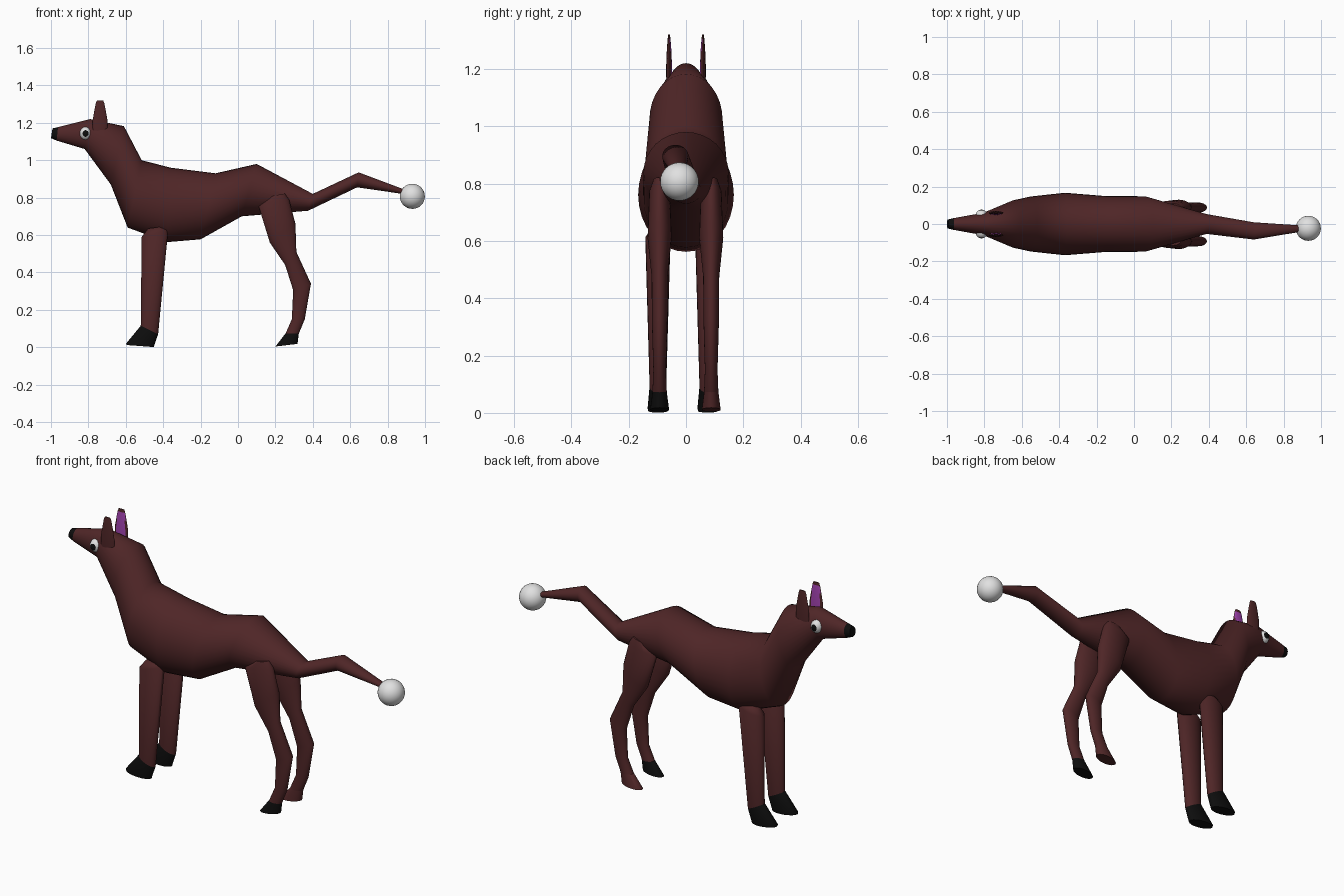
import bpy, bmesh, math
from mathutils import Vector, Matrix

if "Cube" in bpy.data.objects:
    bpy.data.objects.remove(bpy.data.objects["Cube"])


def mat(name, rgb):
    m = bpy.data.materials.new(name)
    m.diffuse_color = (*rgb, 1)
    m.use_nodes = True
    m.node_tree.nodes["Principled BSDF"].inputs["Base Color"].default_value = m.diffuse_color
    return m


BROWN = mat("dark brown", (0.078, 0.019, 0.02))
BLACK = mat("black", (0.004, 0.004, 0.004))
WHITE = mat("white", (0.75, 0.75, 0.75))
PURPLE = mat("purple", (0.36, 0.055, 0.43))


def finish(bm, name, mats, rule=None):
    """Turn a bmesh into a smooth object; rule picks a material per face."""
    bmesh.ops.recalc_face_normals(bm, faces=bm.faces)
    for f in bm.faces:
        f.material_index = rule(f) if rule else 0
    me = bpy.data.meshes.new(name)
    bm.to_mesh(me)
    bm.free()
    ob = bpy.data.objects.new(name, me)
    bpy.context.collection.objects.link(ob)
    for m in mats:
        me.materials.append(m)
    bpy.ops.object.select_all(action='DESELECT')
    ob.select_set(True)
    bpy.context.view_layer.objects.active = ob
    bpy.ops.object.shade_smooth_by_angle(angle=math.radians(60))
    return ob


def loft(name, rings, mats, sides=32, y0=0.0, rule=None):
    """Skin elliptical rings: (x1, z1, x2, z2, half width in y, y shift)."""
    bm = bmesh.new()
    loops = []
    for x1, z1, x2, z2, w, dy in rings:
        a, b = Vector((x1, y0 + dy, z1)), Vector((x2, y0 + dy, z2))
        mid, half = (a + b) / 2, (a - b) / 2
        loops.append([bm.verts.new(mid + half * math.cos(t) + Vector((0, w * math.sin(t), 0)))
                      for t in (2 * math.pi * i / sides for i in range(sides))])
    for p, q in zip(loops, loops[1:]):
        for i in range(sides):
            j = (i + 1) % sides
            bm.faces.new((p[i], p[j], q[j], q[i]))
    bm.faces.new(loops[0])
    bm.faces.new(loops[-1])
    return finish(bm, name, mats, rule)


def ball(name, centre, scale, mats, u=32, v=16, rule=None):
    """UV sphere with its poles along y."""
    bm = bmesh.new()
    bmesh.ops.create_uvsphere(bm, u_segments=u, v_segments=v, radius=1)
    m = Matrix.Translation(centre) @ Matrix.Diagonal((*scale, 1)) @ Matrix.Rotation(math.pi / 2, 4, 'X')
    bmesh.ops.transform(bm, matrix=m, verts=bm.verts)
    return finish(bm, name, mats, rule)


# Head, neck, trunk and tail in one skin
nose_back = (-0.962, 1.177, -0.97, 1.105, 0.031, 0)
loft("body", [
    nose_back,
    (-0.79, 1.22, -0.82, 1.06, 0.06, 0),
    (-0.61, 1.182, -0.68, 0.87, 0.127, 0),
    (-0.515, 1.0, -0.59, 0.64, 0.147, 0),
    (-0.36, 0.96, -0.38, 0.562, 0.167, 0),
    (-0.12, 0.93, -0.20, 0.577, 0.15, 0),
    (0.10, 0.98, 0.02, 0.70, 0.148, 0),
    (0.40, 0.82, 0.375, 0.73, 0.053, 0),
    (0.645, 0.935, 0.637, 0.855, 0.046, -0.037),
    (0.885, 0.845, 0.88, 0.82, 0.018, -0.025)], [BROWN])

# Nose and tail ball
loft("nose", [(-0.992, 1.17, -1.0, 1.118, 0.024, 0), nose_back], [BLACK])
ball("tail_ball", (0.932, -0.023, 0.807), (0.067,) * 3, [WHITE])

# Legs: each pair is a copy shifted sideways
front_ankle = (-0.52, 0.115, -0.427, 0.07, 0.029, 0)
rear_ankle = (0.255, 0.075, 0.325, 0.072, 0.025, 0)
for side, fy, ry in (("left", -0.098, -0.092), ("right", 0.076, 0.088)):
    loft("front_leg_" + side, [
        (-0.48, 0.635, -0.40, 0.645, 0.025, 0),
        (-0.515, 0.59, -0.373, 0.63, 0.044, 0),
        front_ankle], [BROWN], 24, fy)
    loft("front_hoof_" + side, [
        front_ankle,
        (-0.598, 0.02, -0.447, 0.012, 0.036, 0),
        (-0.596, 0.012, -0.45, 0.001, 0.034, 0)], [BLACK], 24, fy)
    loft("rear_leg_" + side, [
        (0.165, 0.805, 0.25, 0.822, 0.022, 0),
        (0.11, 0.755, 0.273, 0.79, 0.036, 0),
        (0.17, 0.56, 0.307, 0.66, 0.042, 0),
        (0.252, 0.44, 0.312, 0.51, 0.028, 0),
        (0.295, 0.305, 0.39, 0.34, 0.027, 0),
        (0.288, 0.15, 0.357, 0.15, 0.022, 0),
        rear_ankle], [BROWN], 24, ry)
    # One rear foot stays brown
    loft("rear_hoof_" + side, [
        rear_ankle,
        (0.20, 0.004, 0.318, 0.018, 0.033, 0)],
        [BLACK if side == "left" else BROWN], 24, ry)

# Ears with purple inner side, and eyes with black pupils
for side, s in (("left", -1), ("right", 1)):
    def inner_ear(f, s=s):
        c = f.calc_center_median()
        inward = (c.y - s * 0.059) * s < -0.0015
        return int(inward and 1.17 < c.z < 1.29 and abs(c.x + 0.74) < 0.026)

    loft("ear_" + side, [(-0.74 - h, z, -0.735 + h, z, w, 0) for h, z, w in (
        (0.036, 1.13, 0.009), (0.037, 1.175, 0.01), (0.037, 1.215, 0.01),
        (0.028, 1.265, 0.008), (0.02, 1.305, 0.005), (0.014, 1.32, 0.003))],
        [BROWN, PURPLE], 16, s * 0.059, inner_ear)

    def pupil(f, s=s):
        return int((f.calc_center_median().y * s - 0.044) / 0.033 > 0.88)

    ball("eye_" + side, (-0.815, s * 0.044, 1.143), (0.032, 0.033, 0.036),
         [WHITE, BLACK], 16, 12, pupil)
